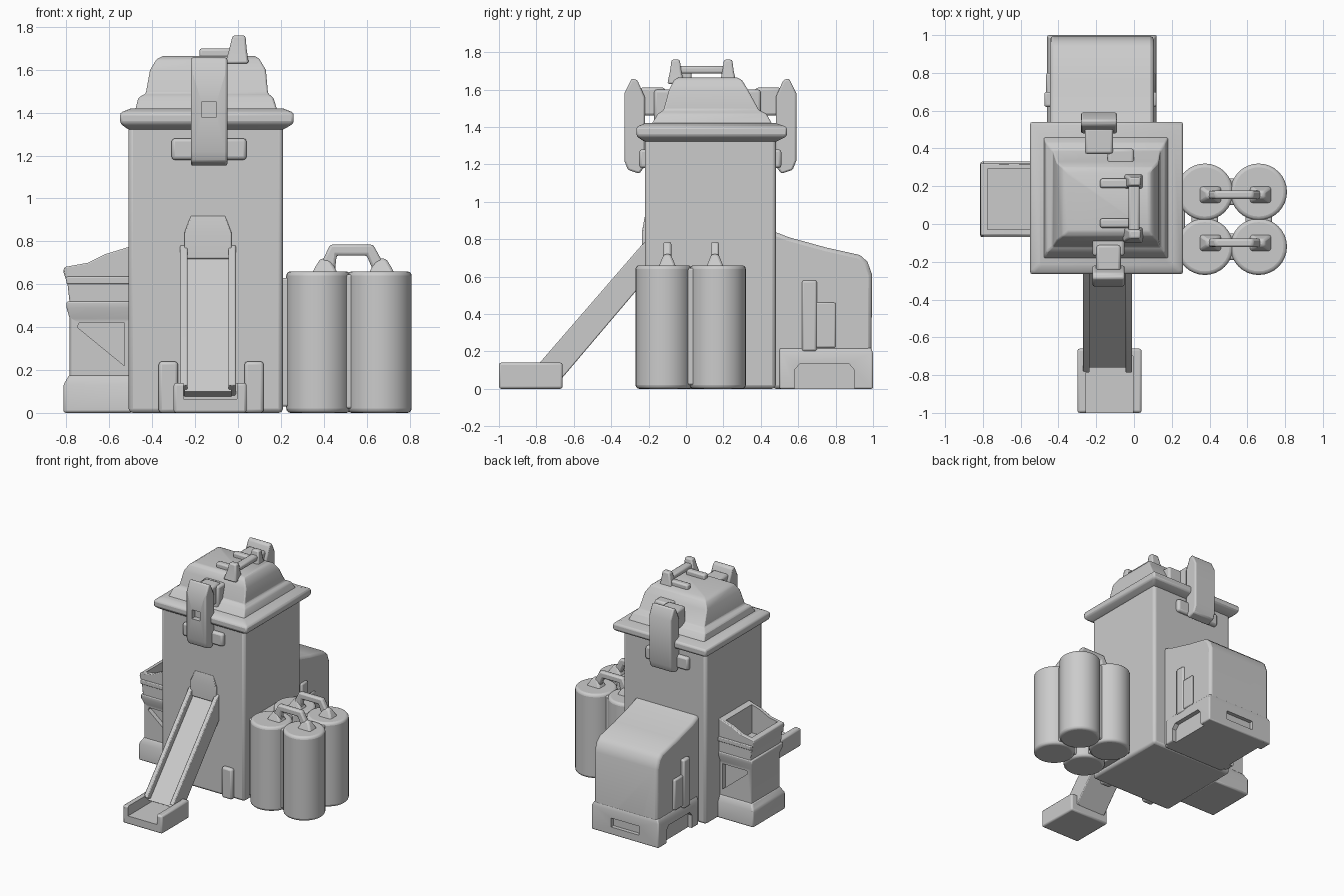
import bpy, bmesh, math
from mathutils import Vector

if "Cube" in bpy.data.objects:
    bpy.data.objects.remove(bpy.data.objects["Cube"])


def finish(name, bm, bevel=0.0, segments=2):
    bmesh.ops.recalc_face_normals(bm, faces=bm.faces)
    me = bpy.data.meshes.new(name)
    bm.to_mesh(me)
    bm.free()
    ob = bpy.data.objects.new(name, me)
    bpy.context.collection.objects.link(ob)
    if bevel:
        m = ob.modifiers.new("bevel", 'BEVEL')
        m.width, m.segments, m.limit_method = bevel, segments, 'ANGLE'
    return ob


def loft(name, rings, bevel=0.0):
    """Stack of rectangles (z, x0, x1, y0, y1)."""
    bm = bmesh.new()
    loops = [[bm.verts.new(p) for p in ((a, c, z), (b, c, z), (b, d, z), (a, d, z))]
             for z, a, b, c, d in rings]
    for lo, hi in zip(loops, loops[1:]):
        for i in range(4):
            j = (i + 1) % 4
            bm.faces.new((lo[i], lo[j], hi[j], hi[i]))
    bm.faces.new(loops[0][::-1])
    bm.faces.new(loops[-1])
    return finish(name, bm, bevel)


def box(name, x, y, z, bevel=0.0):
    return loft(name, [(z[0], *x, *y), (z[1], *x, *y)], bevel)


def prism(name, pts, span, axis, bevel=0.0):
    """Extrude a (y, z) profile along x, or an (x, z) profile along y."""
    bm = bmesh.new()
    place = (lambda p, s: (s, p[0], p[1])) if axis == 'x' else (lambda p, s: (p[0], s, p[1]))
    a, b = [[bm.verts.new(place(p, s)) for p in pts] for s in span]
    for i in range(len(pts)):
        j = (i + 1) % len(pts)
        bm.faces.new((a[i], a[j], b[j], b[i]))
    bm.faces.new(a)
    bm.faces.new(b[::-1])
    return finish(name, bm, bevel)


def cut(ob, cutter):
    m = ob.modifiers.new("cut", 'BOOLEAN')
    m.operation, m.object, m.solver = 'DIFFERENCE', cutter, 'EXACT'
    cutter.hide_render = True
    cutter.hide_viewport = True


# Tower body, cornice and stepped roof
box("tower_body", (-.51, .21), (-.22, .48), (0, 1.37), .02)
loft("cornice", [(1.32, -.51, .21, -.22, .48), (1.35, -.55, .26, -.265, .54),
                 (1.40, -.55, .26, -.265, .54), (1.42, -.50, .21, -.22, .48)], .012)
loft("roof", [(1.39, -.485, .19, -.20, .475), (1.47, -.465, .165, -.15, .43),
              (1.49, -.43, .14, -.12, .39), (1.60, -.41, .13, -.09, .33),
              (1.65, -.38, .10, -.065, .30), (1.665, -.35, .08, -.04, .27)], .008)
box("roof_front_step", (-.22, -.05), (-.17, .0), (1.42, 1.60), .015)
box("roof_back_step", (-.14, .0), (.27, .40), (1.42, 1.60), .015)

# Roof handle and hatch bump
for i, y in enumerate((-.055, .225)):
    loft(f"roof_handle_post_{i}", [(1.63, -.06, .05, y - .045, y + .045),
                                   (1.70, -.04, .04, y - .03, y + .03),
                                   (1.76, -.025, .035, y - .022, y + .022)], .01)
box("roof_handle_bar", (-.03, .03), (-.055, .225), (1.685, 1.725), .012)
for i, y in enumerate((-.02, .19)):
    box(f"roof_bracket_{i}", (-.18, -.02), (y, y + .05), (1.64, 1.70), .012)

# Clamps hanging on the front and back of the roof
for side, s, x0, x1 in (("front", -1, -.22, -.05), ("back", 1, -.28, -.09)):
    base = -.22 if s < 0 else .48
    prof = [(0, 1.19), (.03, 1.15), (.09, 1.17), (.11, 1.22), (.11, 1.58),
            (.07, 1.66), (.04, 1.65), (.0, 1.56)]
    clamp = prism(f"{side}_clamp", [(base + s * d, z) for d, z in prof], (x0, x1), 'x', .01)
    xc = (x0 + x1) / 2
    if s < 0:
        cut(clamp, box("clamp_socket_cutter", (xc - .035, xc + .035),
                       (base - .15, base - .07), (1.38, 1.45)))
    ys = sorted((base + s * .03, base - s * .11))
    box(f"{side}_clamp_arm", (x0 + .02, x1 - .02), ys, (1.46, 1.61), .015)
    ys = sorted((base + s * .03, base - s * .02))
    box(f"{side}_clamp_plate", (x0 - .09, x1 + .09), ys, (1.18, 1.28), .015)

# Slide with side rails, doorway hood and landing tray
prism("slide_floor", [(-.21, .73), (-.76, .10), (-.66, .06), (-.21, .59)], (-.25, -.03), 'x')
for i, x in enumerate((-.27, -.045)):
    prism(f"slide_rail_{i}", [(-.21, .79), (-.24, .765), (-.79, .13), (-.66, .06), (-.21, .59)],
          (x, x + .035), 'x', .006)
loft("slide_hood", [(.72, -.25, -.03, -.235, -.2), (.84, -.25, -.03, -.235, -.2),
                    (.92, -.22, -.06, -.221, -.2)], .005)
tray = box("landing_tray", (-.30, .04), (-1, -.66), (0, .14), .012)
cut(tray, box("tray_cutter", (-.255, -.005), (-1.1, -.70), (.065, .3)))
for i, x in enumerate((-.37, .03)):
    box(f"front_buttress_{i}", (x, x + .09), (-.25, -.2), (0, .24), .015)

# Four tanks joined by short straps, carried by two handles
for ix, x in enumerate((.375, .66)):
    for iy, y in enumerate((-.12, .17)):
        bm = bmesh.new()
        bmesh.ops.create_cone(bm, cap_ends=True, segments=32, radius1=.15, radius2=.15, depth=.66)
        bmesh.ops.translate(bm, verts=bm.verts, vec=Vector((x, y, .33)))
        finish(f"tank_{ix}{iy}", bm, .02, 3)
for iy, y in enumerate((-.12, .17)):
    box(f"tank_web_x_{iy}", (.45, .585), (y - .07, y + .07), (.02, .645), .01)
for ix, x in enumerate((.375, .66)):
    box(f"tank_web_y_{ix}", (x - .07, x + .07), (-.05, .1), (.02, .645), .01)
box("tank_mount", (.19, .27), (-.16, .2), (.03, .63), .01)
for i, y in enumerate((-.1, .155)):
    prism(f"tank_handle_{i}", [(.36, .64), (.43, .785), (.63, .785), (.71, .64), (.64, .64),
                               (.60, .735), (.46, .735), (.45, .64)],
          (y - .022, y + .022), 'y', .012)
    for j, x in enumerate((.405, .67)):
        loft(f"handle_foot_{i}{j}", [(.63, x - .07, x + .07, y - .055, y + .055),
                                     (.68, x - .045, x + .045, y - .035, y + .035),
                                     (.72, x - .02, x + .02, y - .018, y + .018)], .012)

# Back engine house with sloped lid, arched base and side vents
house = prism("back_house", [(.46, 0), (.99, 0), (.995, .61), (.97, .68), (.93, .715),
                             (.75, .755), (.55, .81), (.46, .845)], (-.445, .105), 'x', .02)
loft("back_house_skirt", [(0, -.46, .12, .50, 1.0), (.19, -.46, .12, .50, 1.0),
                          (.22, -.445, .105, .50, .99)], .008)
skirt = bpy.data.objects["back_house_skirt"]
arch = [(.58, -.05), (.90, -.05), (.90, .10), (.87, .135), (.61, .135), (.58, .10)]
for i, span in enumerate(((-.6, -.425), (.085, .3))):
    c = prism(f"side_arch_cutter_{i}", arch, span, 'x')
    cut(skirt, c)
    cut(house, c)
c = box("back_arch_cutter", (-.29, -.05), (.97, 1.1), (.06, .13))
cut(skirt, c)
cut(house, c)
for i, (a, b) in enumerate(((-.475, -.43), (.09, .12))):
    box(f"vent_column_{i}", (a, b), (.62, .70), (.2, .58), .012)
    box(f"vent_panel_{i}", (a + .01, b - .005), (.68, .80), (.22, .46), .01)

# Left hopper: footed base, body with recess, shelf and open sloped bin
loft("hopper_base", [(0, -.815, -.49, -.07, .33), (.13, -.815, -.49, -.07, .33),
                     (.18, -.785, -.49, -.045, .305)], .012)
body = loft("hopper_body", [(.15, -.785, -.49, -.045, .305), (.44, -.785, -.49, -.045, .305),
                            (.49, -.80, -.49, -.065, .325), (.52, -.80, -.49, -.065, .325)], .008)
tri = [(-.75, .40), (-.53, .22), (-.53, .42), (-.74, .42)]
cut(body, prism("recess_front_cutter", tri, (-.2, -.01), 'y'))
cut(body, prism("recess_back_cutter", tri, (.27, .5), 'y'))
bin_ = prism("hopper_bin", [(-.785, .51), (-.795, .60), (-.815, .66), (-.81, .68), (-.70, .70),
                            (-.62, .74), (-.49, .78), (-.49, .51)], (-.06, .32), 'y', .006)
cut(bin_, box("bin_cutter", (-.775, -.55), (-.03, .29), (.54, .95)))
for i, y in enumerate((-.07, .305)):
    box(f"hopper_band_{i}", (-.80, -.49), (y, y + .025), (.60, .635), .006)

# Smooth the rounded parts while keeping hard edges
for ob in bpy.data.objects:
    if ob.type == 'MESH' and not ob.hide_render:
        ob.select_set(True)
        bpy.context.view_layer.objects.active = ob
bpy.ops.object.shade_smooth_by_angle(angle=math.radians(35))
